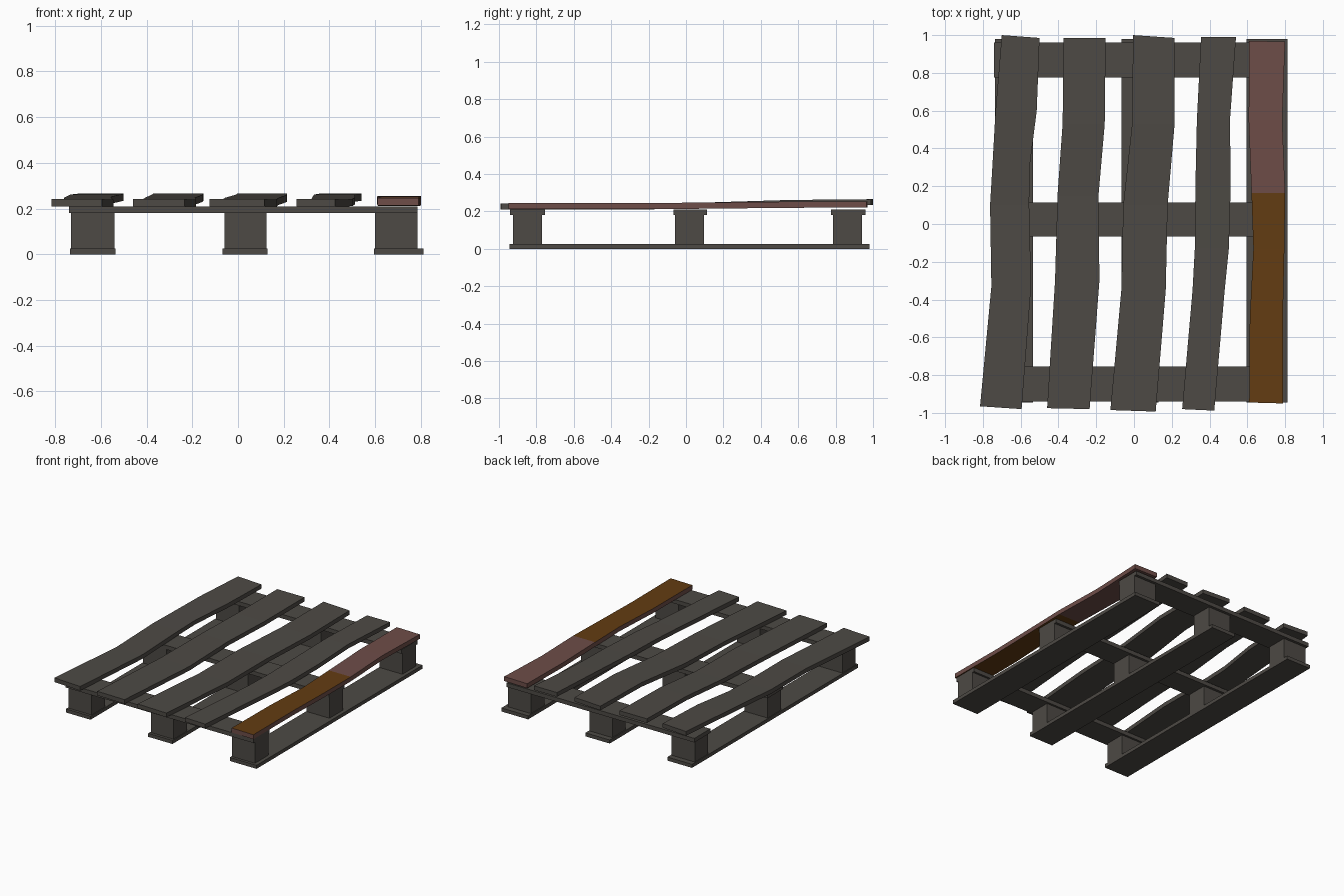
import bpy

if "Cube" in bpy.data.objects:
    bpy.data.objects.remove(bpy.data.objects["Cube"])


def material(name, rgb):
    m = bpy.data.materials.new(name)
    m.diffuse_color = (*rgb, 1)
    m.use_nodes = True
    m.node_tree.nodes["Principled BSDF"].inputs["Base Color"].default_value = m.diffuse_color
    return m


grey = material("weathered grey wood", (0.075, 0.068, 0.059))
pink = material("reddish wood", (0.155, 0.074, 0.065))
brown = material("brown wood", (0.125, 0.045, 0.006))


def mesh_object(name, verts, faces, mats):
    me = bpy.data.meshes.new(name)
    me.from_pydata(verts, [], faces)
    for m in mats:
        me.materials.append(m)
    ob = bpy.data.objects.new(name, me)
    bpy.context.collection.objects.link(ob)
    return ob


def plank(name, stations, thick, mats=(grey,)):
    """Board lofted along y; each station is (y_left, y_right, x_left, x_right, z_bottom)."""
    verts, faces = [], []
    for yl, yr, xl, xr, z in stations:
        verts += [(xl, yl, z), (xr, yr, z), (xr, yr, z + thick), (xl, yl, z + thick)]
    for i in range(len(stations) - 1):
        a, b = 4 * i, 4 * i + 4
        for k in range(4):
            n = (k + 1) % 4
            faces.append((a + k, a + n, b + n, b + k))
    e = len(verts) - 4
    faces += [(3, 2, 1, 0), (e, e + 1, e + 2, e + 3)]
    return mesh_object(name, verts, faces, mats)


def box(name, x0, x1, y0, y1, z0, z1):
    return plank(name, [(y0, y0, x0, x1, z0), (y1, y1, x0, x1, z0)], z1 - z0)


# Bottom skids and spacer blocks
skids = [(-0.735, -0.535), (-0.067, 0.13), (0.595, 0.812)]
block_x = [(-0.73, -0.54), (-0.06, 0.125), (0.6, 0.785)]
block_y = [(-0.925, -0.77), (-0.06, 0.095), (0.785, 0.94)]
for i, (x0, x1) in enumerate(skids):
    box(f"bottom_skid_{i}", x0, x1, -0.945, 0.98, 0, 0.026)
    for j, (y0, y1) in enumerate(block_y):
        box(f"block_{i}_{j}", *block_x[i], y0, y1, 0.026, 0.18)

# Cross beams
for i, (y0, y1) in enumerate([(-0.94, -0.755), (-0.067, 0.113), (0.775, 0.96)]):
    box(f"cross_beam_{i}", -0.74, 0.785, y0, y1, 0.18, 0.21)


# Warped deck boards
def rise(y):
    pts = [(-1, 0.21), (-0.3, 0.209), (0.15, 0.217), (0.55, 0.23), (1, 0.234)]
    for (a, za), (b, zb) in zip(pts, pts[1:]):
        if y <= b:
            return za + (zb - za) * (y - a) / (b - a)
    return pts[-1][1]


boards = [
    [(-0.965, -0.98, -0.815, -0.595), (-0.33, -0.33, -0.755, -0.545), (0.1, 0.1, -0.762, -0.555),
     (0.3, 0.3, -0.75, -0.553), (0.6, 0.6, -0.733, -0.515), (1.0, 0.985, -0.70, -0.50)],
    [(-0.975, -0.98, -0.46, -0.235), (-0.3, -0.3, -0.418, -0.183), (0.15, 0.15, -0.405, -0.188),
     (0.53, 0.53, -0.378, -0.155), (0.985, 0.985, -0.372, -0.15)],
    [(-0.985, -0.993, -0.125, 0.115), (-0.35, -0.35, -0.067, 0.168), (0.1, 0.1, -0.057, 0.178),
     (0.53, 0.53, -0.01, 0.215), (1.0, 0.985, -0.005, 0.215)],
    [(-0.98, -0.988, 0.255, 0.425), (-0.35, -0.35, 0.31, 0.48), (-0.13, -0.13, 0.322, 0.502),
     (0.2, 0.2, 0.325, 0.512), (0.55, 0.55, 0.333, 0.508), (0.99, 0.99, 0.355, 0.54)],
]
for i, rows in enumerate(boards):
    plank(f"deck_board_{i}", [(*r, rise(r[0])) for r in rows], 0.031)

# Repaired edge board: reddish, with brown faces on its front part
last = [(-0.945, -0.95, 0.61, 0.79, 0.213), (-0.5, -0.5, 0.613, 0.788, 0.212),
        (-0.13, -0.13, 0.632, 0.796, 0.212), (0.165, 0.165, 0.622, 0.80, 0.215),
        (0.55, 0.55, 0.607, 0.785, 0.219), (0.97, 0.965, 0.61, 0.80, 0.221)]
edge = plank("repaired_edge_board", last, 0.033, (pink, brown))
for p in edge.data.polygons:
    if abs(p.normal.z) > 0.7 and p.center.y < 0.16:
        p.material_index = 1

# Consistent outward normals
import bmesh
for ob in bpy.context.collection.objects:
    bm = bmesh.new()
    bm.from_mesh(ob.data)
    bmesh.ops.recalc_face_normals(bm, faces=bm.faces)
    bm.to_mesh(ob.data)
    bm.free()
